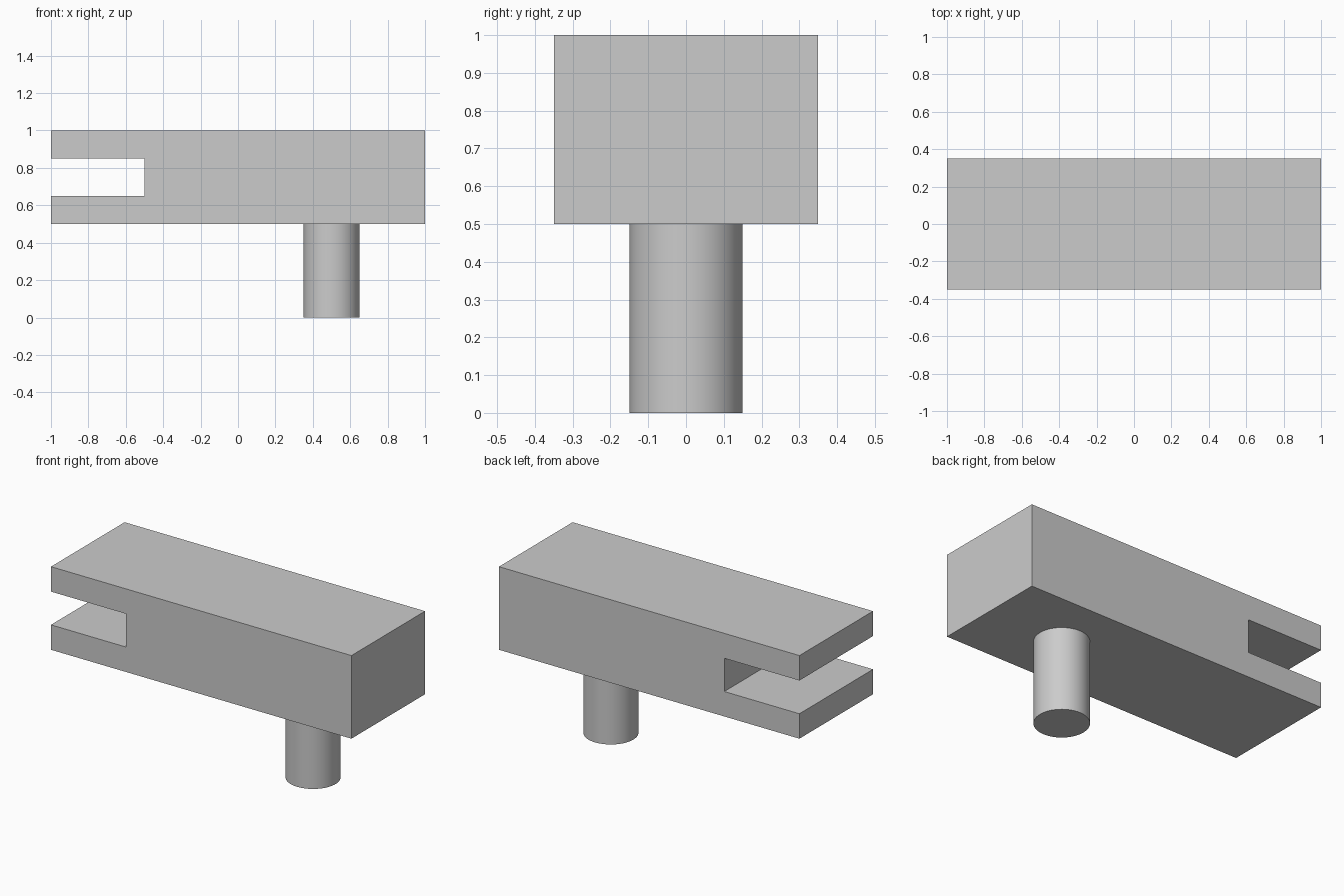
import bpy
import bmesh

cube = bpy.data.objects.get("Cube")
if cube:
    bpy.data.objects.remove(cube, do_unlink=True)

# Single grey material
GREY = (0.6, 0.6, 0.6, 1.0)
grey = bpy.data.materials.new("plain grey")
grey.use_nodes = True
grey.diffuse_color = GREY
grey.node_tree.nodes["Principled BSDF"].inputs["Base Color"].default_value = GREY

# Slotted block: side profile extruded through its depth
HALF_DEPTH = 0.35
profile = [(-1, 0.5), (1, 0.5), (1, 1), (-1, 1),
           (-1, 0.85), (-0.5, 0.85), (-0.5, 0.65), (-1, 0.65)]
bm = bmesh.new()
face = bm.faces.new([bm.verts.new((x, -HALF_DEPTH, z)) for x, z in profile])
extruded = bmesh.ops.extrude_face_region(bm, geom=[face], use_keep_orig=True)
back = [v for v in extruded["geom"] if isinstance(v, bmesh.types.BMVert)]
bmesh.ops.translate(bm, verts=back, vec=(0, 2 * HALF_DEPTH, 0))
bmesh.ops.recalc_face_normals(bm, faces=bm.faces)
mesh = bpy.data.meshes.new("slotted_block")
bm.to_mesh(mesh)
bm.free()
mesh.materials.append(grey)
block = bpy.data.objects.new("slotted_block", mesh)
bpy.context.collection.objects.link(block)

# Round peg under the block
bpy.ops.mesh.primitive_cylinder_add(vertices=64, radius=0.15, depth=0.5,
                                    location=(0.5, 0, 0.25))
peg = bpy.context.object
peg.name = "round_peg"
peg.data.materials.append(grey)
bpy.ops.object.shade_smooth_by_angle()
